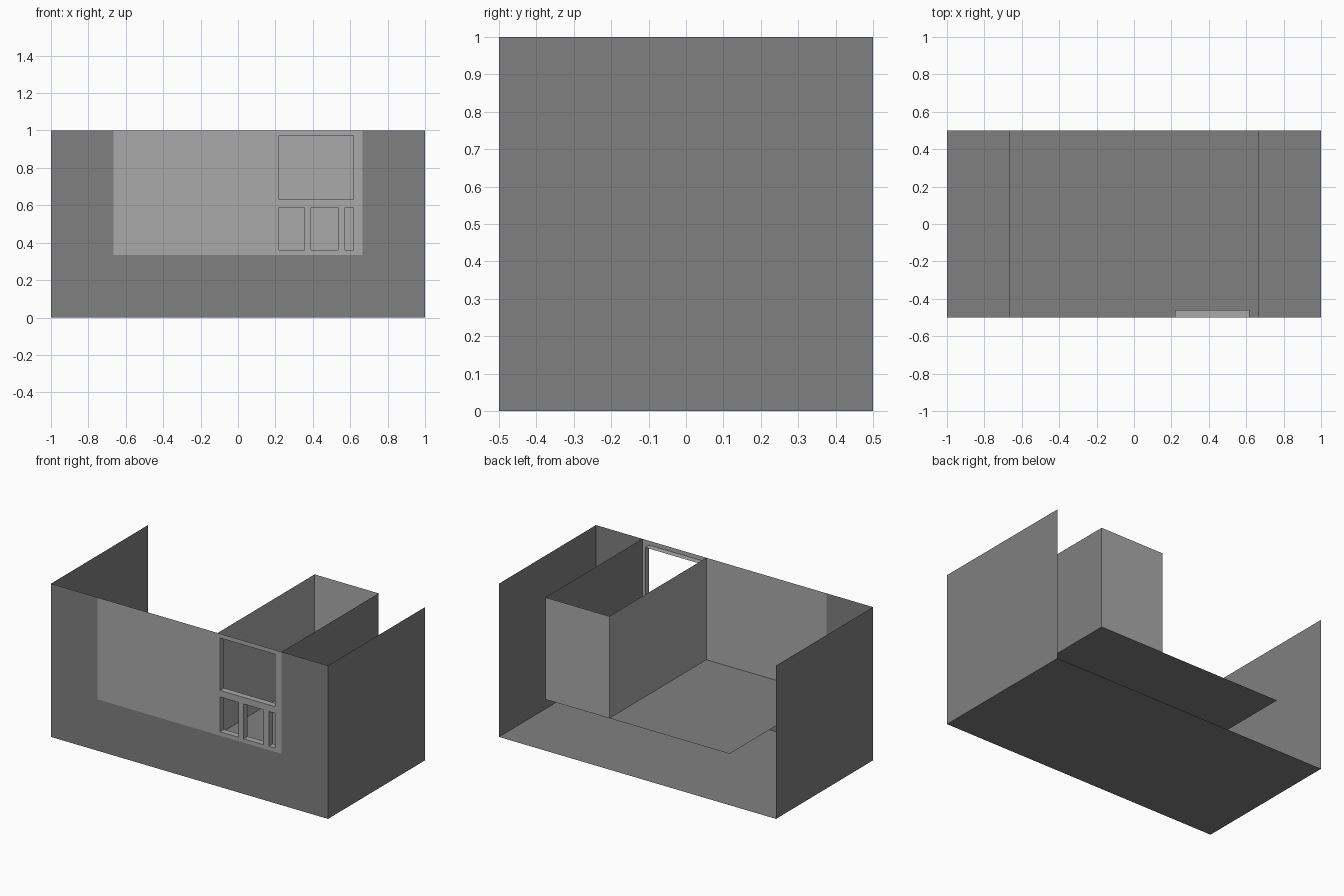
import bpy, bmesh

if "Cube" in bpy.data.objects:
    bpy.data.objects.remove(bpy.data.objects["Cube"])


def material(name, v):
    m = bpy.data.materials.new(name)
    m.diffuse_color = (v, v, v, 1)
    m.use_nodes = True
    m.node_tree.nodes["Principled BSDF"].inputs["Base Color"].default_value = m.diffuse_color
    return m


DARK = material("mid grey", 0.216)
LIGHT = material("light grey", 0.402)
IN, SILL, SPLIT = 0.665, 0.335, 0.203  # inner half width, inner floor height, divider x


def finish(name, bm, mat):
    bmesh.ops.remove_doubles(bm, verts=bm.verts, dist=1e-5)
    me = bpy.data.meshes.new(name)
    bm.to_mesh(me)
    bm.free()
    me.materials.append(mat)
    ob = bpy.data.objects.new(name, me)
    bpy.context.collection.objects.link(ob)
    return ob


def rect(bm, axis, pos, a, b, flip=False):
    """Flat rectangle across one axis; a and b are the ranges on the other two."""
    pts = []
    for u, v in ((a[0], b[0]), (a[1], b[0]), (a[1], b[1]), (a[0], b[1])):
        p = [u, v]
        p.insert(axis, pos)
        pts.append(bm.verts.new(p))
    bm.faces.new(pts[::-1] if flip else pts)


def sheet(name, mat, axis, pos, a, b, flip=False):
    bm = bmesh.new()
    rect(bm, axis, pos, a, b, flip)
    return finish(name, bm, mat)


def pierced(name, mat, y, xr, zr, holes):
    """Front-facing sheet made of grid cells, leaving the holes open."""
    xs = sorted(set(xr) | {v for h in holes for v in h[:2]})
    zs = sorted(set(zr) | {v for h in holes for v in h[2:]})
    bm = bmesh.new()
    for x0, x1 in zip(xs, xs[1:]):
        for z0, z1 in zip(zs, zs[1:]):
            cx, cz = (x0 + x1) / 2, (z0 + z1) / 2
            if not any(h[0] < cx < h[1] and h[2] < cz < h[3] for h in holes):
                rect(bm, 1, y, (x0, x1), (z0, z1))
    return finish(name, bm, mat)


Y = (-0.5, 0.5)
# outer shell: floor, sides, U-shaped front, open top and back
sheet("base_floor", DARK, 2, 0, (-1, 1), Y, True)
sheet("left_side", DARK, 0, -1, Y, (0, 1), True)
sheet("right_side", DARK, 0, 1, Y, (0, 1))
pierced("front_surround", DARK, -0.5, (-1, 1), (0, 1), [(-IN, IN, SILL, 1)])

# inner floor and the side wall of the compartment
sheet("inner_floor", DARK, 2, SILL, (-IN, IN), Y)
sheet("compartment_outer_wall", DARK, 0, IN, Y, (SILL, 1))

# lighter compartment walls
sheet("compartment_divider", LIGHT, 0, SPLIT, Y, (SILL, 1), True)
sheet("compartment_back", LIGHT, 1, 0.5, (SPLIT, IN), (SILL, 1), True)

# lighter front panel with four openings
openings = [(0.22, 0.617, 0.63, 0.972), (0.22, 0.355, 0.36, 0.587),
            (0.39, 0.535, 0.36, 0.587), (0.573, 0.617, 0.36, 0.587)]
pierced("front_panel", LIGHT, -0.5, (-IN, IN), (SILL, 1), openings)

# short sleeves lining each opening
bm = bmesh.new()
R = (-0.5, -0.46)
for x0, x1, z0, z1 in openings:
    rect(bm, 0, x0, R, (z0, z1))
    rect(bm, 0, x1, R, (z0, z1), True)
    rect(bm, 2, z0, (x0, x1), R)
    rect(bm, 2, z1, (x0, x1), R, True)
finish("opening_sleeves", bm, LIGHT)
